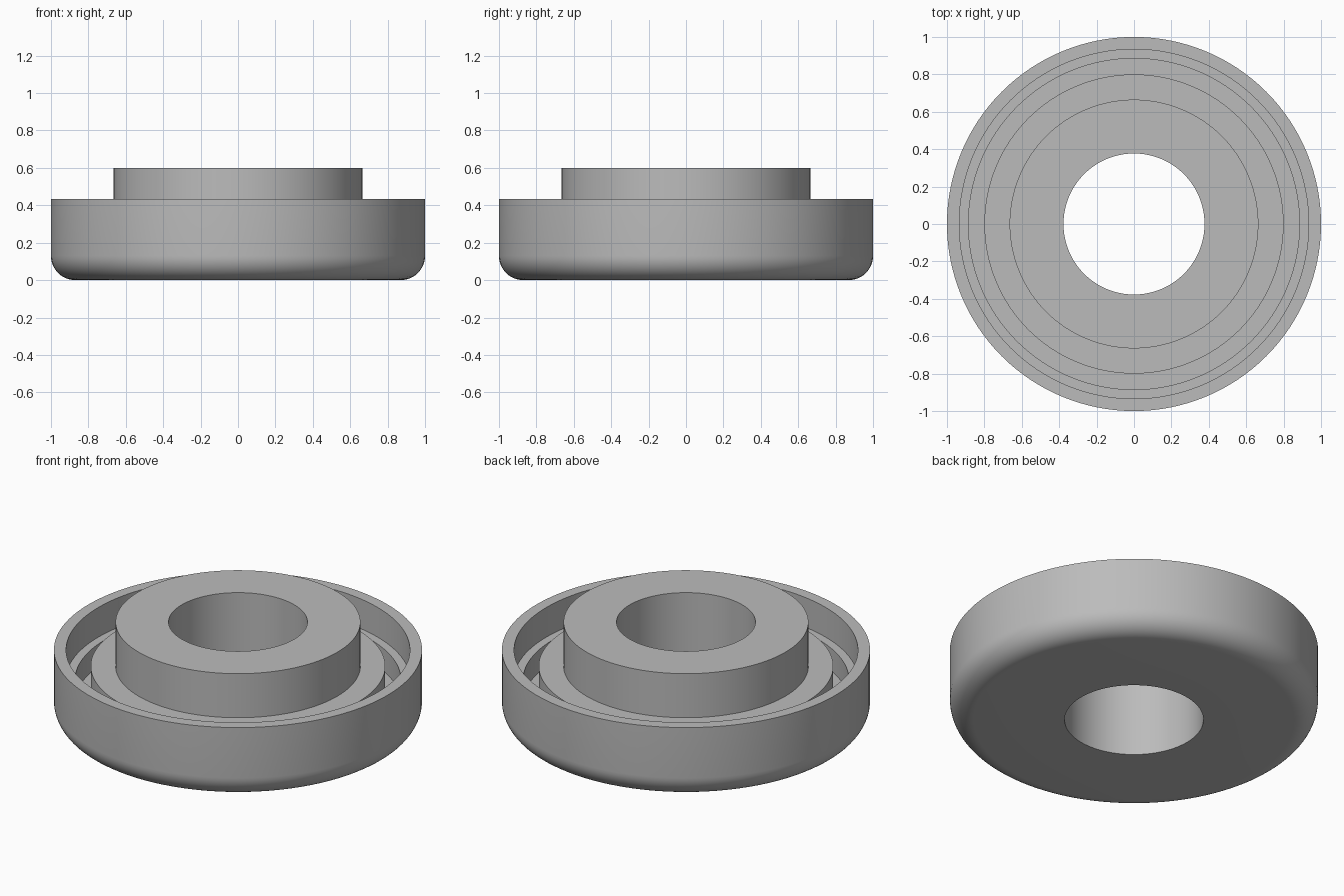
import bpy, bmesh
from math import sin, cos, pi, radians

cube = bpy.data.objects.get("Cube")
if cube:
    bpy.data.objects.remove(cube, do_unlink=True)

BORE, HUB, SHOULDER = 0.377, 0.665, 0.80
GROOVE, RIM, OUTER = 0.885, 0.934, 1.0
FILLET, FILLET_STEPS, SIDES = 0.13, 12, 128

# Plain grey metal
steel = bpy.data.materials.new("grey_metal")
steel.use_nodes = True
grey = (0.5, 0.5, 0.5, 1)
steel.diffuse_color = grey
steel.node_tree.nodes["Principled BSDF"].inputs["Base Color"].default_value = grey

# Half section (radius, height): rounded bottom corner first
profile = []
for i in range(FILLET_STEPS + 1):
    a = -pi / 2 + pi / 2 * i / FILLET_STEPS
    profile.append((OUTER - FILLET + FILLET * cos(a), FILLET + FILLET * sin(a)))

# Rim, inner ledge, groove, shoulder, hub and bore
profile += [(OUTER, 0.433), (RIM, 0.433), (RIM, 0.255), (GROOVE, 0.255),
            (GROOVE, 0.12), (SHOULDER, 0.12), (SHOULDER, 0.336),
            (HUB, 0.336), (HUB, 0.60), (BORE, 0.60), (BORE, 0)]

# Turn the closed section around the z axis
bm = bmesh.new()
verts = [bm.verts.new((r, 0, z)) for r, z in profile]
edges = [bm.edges.new((v, verts[(i + 1) % len(verts)])) for i, v in enumerate(verts)]
bmesh.ops.spin(bm, geom=verts + edges, cent=(0, 0, 0), axis=(0, 0, 1),
               angle=2 * pi, steps=SIDES, use_merge=True)
bmesh.ops.remove_doubles(bm, verts=bm.verts, dist=0.0001)
bmesh.ops.recalc_face_normals(bm, faces=bm.faces)

mesh = bpy.data.meshes.new("flanged_ring")
bm.to_mesh(mesh)
bm.free()
mesh.materials.append(steel)
ring = bpy.data.objects.new("flanged_ring", mesh)
bpy.context.collection.objects.link(ring)

# Smooth round walls, sharp rims
bpy.ops.object.select_all(action="DESELECT")
ring.select_set(True)
bpy.context.view_layer.objects.active = ring
bpy.ops.object.shade_smooth_by_angle(angle=radians(30))
